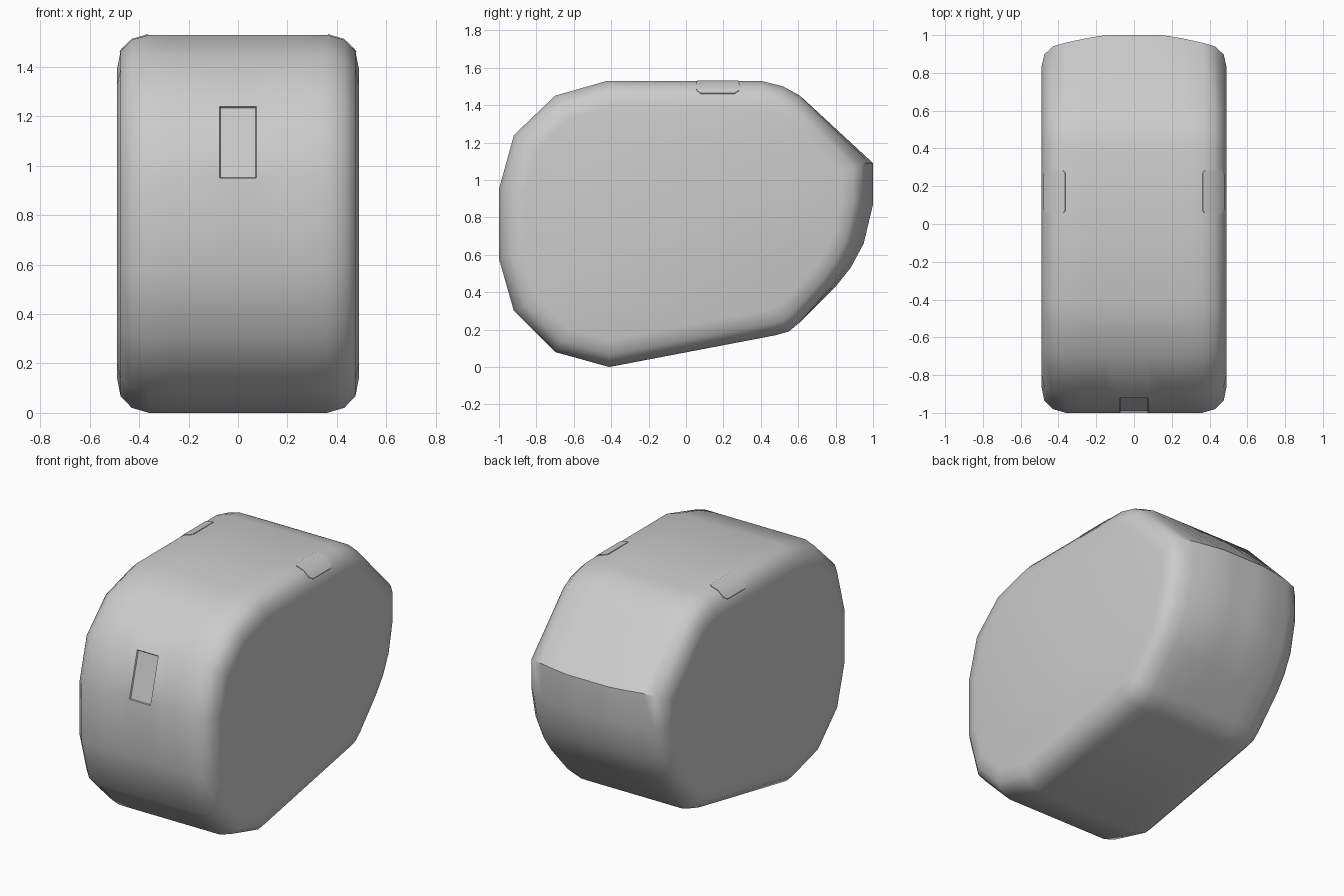
import bpy, bmesh
from mathutils import Vector

if "Cube" in bpy.data.objects:
    bpy.data.objects.remove(bpy.data.objects["Cube"])

grey = bpy.data.materials.new("light_grey")
grey.use_nodes = True
COLOUR = (0.6, 0.6, 0.6, 1)
grey.diffuse_color = COLOUR
grey.node_tree.nodes["Principled BSDF"].inputs["Base Color"].default_value = COLOUR


def finish(name, bm, angle):
    bmesh.ops.recalc_face_normals(bm, faces=bm.faces)
    mesh = bpy.data.meshes.new(name)
    bm.to_mesh(mesh)
    bm.free()
    mesh.materials.append(grey)
    obj = bpy.data.objects.new(name, mesh)
    bpy.context.collection.objects.link(obj)
    bpy.ops.object.select_all(action='DESELECT')
    obj.select_set(True)
    bpy.context.view_layer.objects.active = obj
    bpy.ops.object.shade_smooth_by_angle(angle=angle)
    return obj


# Side outline of the housing as (y, z), counter-clockwise from the lowest point
outline = [Vector(p) for p in (
    (-.41, 0), (.48, .17), (.55, .19), (.61, .24), (.8, .43), (.88, .53),
    (.95, .66), (1, .87), (1, 1.09), (.61, 1.45), (.52, 1.5), (.4, 1.53),
    (-.42, 1.53), (-.7, 1.45), (-.92, 1.24), (-1, .95), (-1, .58),
    (-.92, .3), (-.7, .08))]


def inset_outline(depth):
    """Outline moved inward by depth, with mitred corners."""
    result = []
    for i, p in enumerate(outline):
        a = (p - outline[i - 1]).normalized()
        b = (outline[(i + 1) % len(outline)] - p).normalized()
        na, nb = Vector((-a.y, a.x)), Vector((-b.y, b.x))
        result.append(p + (na + nb) * depth / (1 + na.dot(nb)))
    return result


# Housing: rings across the width, rounded shoulders and a bowed back
half = [(.075, 0, 0), (.15, 0, 0), (.26, 0, .018), (.36, 0, .04),
        (.43, .02, .04), (.475, .065, .04), (.49, .14, .04)]
stations = [(-x, d, bow) for x, d, bow in reversed(half)] + half
bm = bmesh.new()
rings = []
for x, depth, bow in stations:
    ring = []
    for p in inset_outline(depth):
        pull = bow * min(1, max(0, (p.x - .6) / .35))
        ring.append(bm.verts.new((x, p.x - pull, p.y)))
    rings.append(ring)
for r, s in zip(rings, rings[1:]):
    for i in range(len(r)):
        j = (i + 1) % len(r)
        bm.faces.new((r[i], r[j], s[j], s[i]))
bm.faces.new(rings[0])
bm.faces.new(rings[-1])
bmesh.ops.recalc_face_normals(bm, faces=bm.faces)

# Shallow front slot in the upper middle of the face
slot = [f for f in bm.faces if abs(f.calc_center_median().x) < .01
        and f.calc_center_median().y < -.9 and .96 < f.calc_center_median().z < 1.2]
bmesh.ops.inset_individual(bm, faces=slot, thickness=.006, depth=-.008)
finish("housing", bm, .7)

# Thin tabs lying over the upper shoulders
tab_section = [(.365, 1.533, .1), (.375, 1.53, .112), (.43, 1.514, .115),
               (.466, 1.479, .112), (.479, 1.464, .09)]
for name, side in (("left_tab", 1), ("right_tab", -1)):
    bm = bmesh.new()
    rows = [[bm.verts.new((side * x, .17 + s * w, z)) for s in (-1, 1)]
            for x, z, w in tab_section]
    for a, b in zip(rows, rows[1:]):
        bm.faces.new((a[0], a[1], b[1], b[0]))
    solid = bmesh.ops.extrude_face_region(bm, geom=bm.faces[:])
    verts = [v for v in solid["geom"] if isinstance(v, bmesh.types.BMVert)]
    bmesh.ops.translate(bm, verts=verts, vec=(-side * .003, 0, -.006))
    finish(name, bm, .5)
